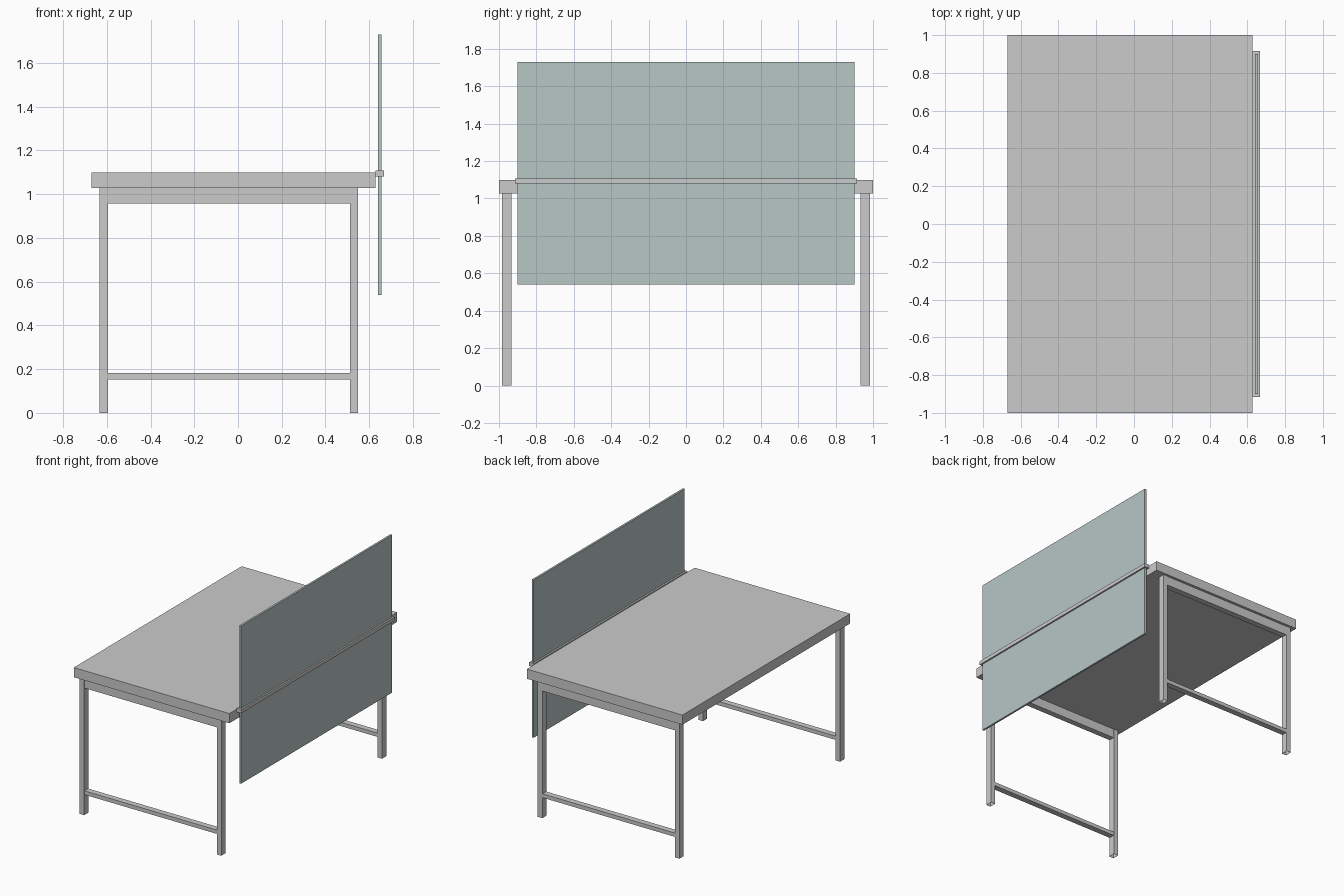
import bpy, bmesh

if "Cube" in bpy.data.objects:
    bpy.data.objects.remove(bpy.data.objects["Cube"])


def box(name, x, y, z, open_bottom=False, mat=None):
    """Axis-aligned box from (min, max) ranges; optionally without its bottom face."""
    bm = bmesh.new()
    bmesh.ops.create_cube(bm, size=1)
    for v in bm.verts:
        for i, (lo, hi) in enumerate((x, y, z)):
            v.co[i] = lo if v.co[i] < 0 else hi
    if open_bottom:
        bm.normal_update()
        bottom = [f for f in bm.faces if f.normal.z < -0.9]
        bmesh.ops.delete(bm, geom=bottom, context='FACES_ONLY')
    mesh = bpy.data.meshes.new(name)
    bm.to_mesh(mesh)
    bm.free()
    obj = bpy.data.objects.new(name, mesh)
    bpy.context.collection.objects.link(obj)
    if mat:
        mesh.materials.append(mat)
    return obj


glass = bpy.data.materials.new("pale_screen")
glass.diffuse_color = (0.48, 0.57, 0.56, 1)
glass.use_nodes = True
glass.node_tree.nodes["Principled BSDF"].inputs["Base Color"].default_value = glass.diffuse_color

# Table top
box("table_top", (-0.67, 0.628), (-1, 1), (1.027, 1.10))

# Two end frames: open-ended tube legs, top rail and low stretcher
for side, s in (("front", -1), ("back", 1)):
    outer = tuple(sorted((s * 0.932, s * 0.983)))
    inner = tuple(sorted((s * 0.935, s * 0.980)))
    box(side + "_left_leg", (-0.633, -0.595), outer, (0, 1.027), True)
    box(side + "_right_leg", (0.511, 0.549), outer, (0, 1.027), True)
    box(side + "_top_rail", (-0.595, 0.511), inner, (0.957, 1.027))
    box(side + "_stretcher", (-0.595, 0.511), inner, (0.153, 0.182))

# Divider screen and the clamp strip holding it to the table edge
box("divider_screen", (0.641, 0.656), (-0.9, 0.9), (0.54, 1.73), mat=glass)
box("clamp_strip", (0.628, 0.668), (-0.915, 0.915), (1.08, 1.108))
